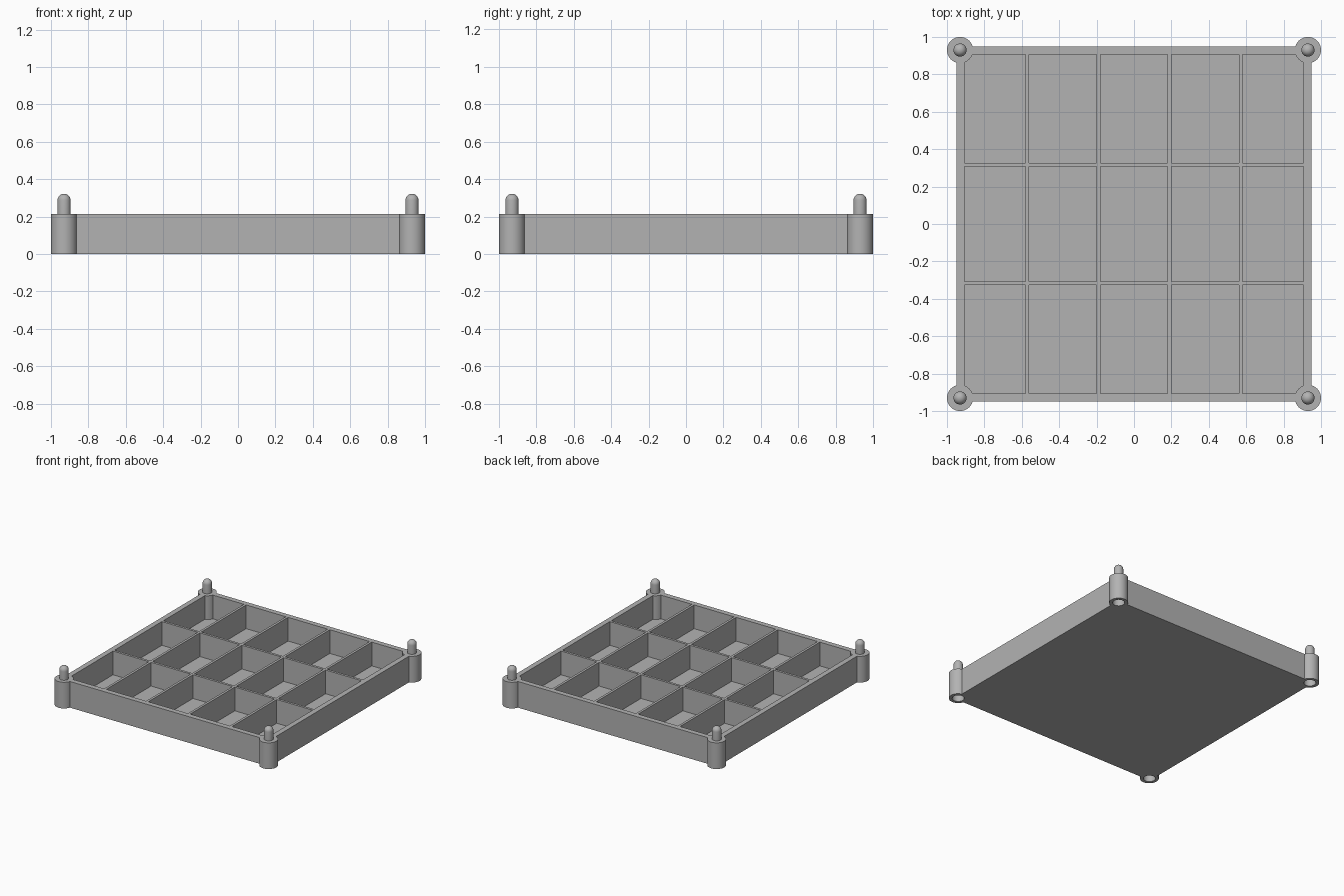
import bpy, bmesh, math
from mathutils import Matrix, Vector

if "Cube" in bpy.data.objects:
    bpy.data.objects.remove(bpy.data.objects["Cube"], do_unlink=True)

H = 0.215          # tray height
FLOOR = 0.02       # floor thickness
OUT, INN = 0.95, 0.907
POST, R = 0.93, 0.07
PIN, HOLE, TOP = 0.035, 0.045, 0.322
HALF = 0.01        # half divider thickness
SEG = 48

grey = bpy.data.materials.new("plastic_grey")
grey.use_nodes = True
COL = (0.45, 0.45, 0.45, 1)
grey.diffuse_color = COL
grey.node_tree.nodes["Principled BSDF"].inputs["Base Color"].default_value = COL


def make(name, bm):
    bmesh.ops.recalc_face_normals(bm, faces=bm.faces)
    me = bpy.data.meshes.new(name)
    bm.to_mesh(me)
    bm.free()
    me.materials.append(grey)
    ob = bpy.data.objects.new(name, me)
    bpy.context.collection.objects.link(ob)
    return ob


def add_box(bm, x0, x1, y0, y1, z0, z1):
    mat = Matrix.Translation(((x0 + x1) / 2, (y0 + y1) / 2, (z0 + z1) / 2))
    bmesh.ops.create_cube(bm, size=1, matrix=mat @ Matrix.Diagonal((x1 - x0, y1 - y0, z1 - z0, 1)))


def spans(dividers):
    """Openings between the outer walls and the dividers."""
    lows = [-INN] + [d + HALF for d in dividers]
    highs = [d - HALF for d in dividers] + [INN]
    return list(zip(lows, highs))


def cut(target, cutter):
    mod = target.modifiers.new("cut", 'BOOLEAN')
    mod.operation = 'DIFFERENCE'
    mod.solver = 'EXACT'
    mod.object = cutter
    bpy.context.view_layer.objects.active = target
    bpy.ops.object.modifier_apply(modifier=mod.name)
    bpy.data.objects.remove(cutter, do_unlink=True)


corners = [(x, y) for x in (-POST, POST) for y in (-POST, POST)]

# Tray block
bm = bmesh.new()
add_box(bm, -OUT, OUT, -OUT, OUT, 0, H)
tray = make("compartment_tray", bm)

# Compartments: five columns by three rows
bm = bmesh.new()
for x0, x1 in spans([-0.571, -0.19, 0.19, 0.571]):
    for y0, y1 in spans([-0.317, 0.317]):
        add_box(bm, x0, x1, y0, y1, FLOOR, H + 0.1)
cut(tray, make("compartment_cutter", bm))

# Room for the corner posts
bm = bmesh.new()
for x, y in corners:
    bmesh.ops.create_cone(bm, cap_ends=True, segments=SEG, radius1=R, radius2=R, depth=1,
                          matrix=Matrix.Translation((x, y, 0)))
cut(tray, make("post_cutter", bm))

# Corner posts: socket below, round-topped stacking pin above
dome = [(PIN * math.cos(a), TOP - PIN + PIN * math.sin(a))
        for a in (math.pi / 2 * i / 8 for i in range(8))]
profile = [(0, 0.12), (HOLE, 0.12), (HOLE, 0), (R, 0), (R, H), (PIN, H)] + dome + [(0, TOP)]
for x, y in corners:
    bm = bmesh.new()
    verts = [bm.verts.new((r, 0, z)) for r, z in profile]
    edges = [bm.edges.new(pair) for pair in zip(verts, verts[1:])]
    bmesh.ops.spin(bm, geom=verts + edges, cent=(0, 0, 0), axis=(0, 0, 1),
                   angle=math.tau, steps=SEG, use_duplicate=False)
    bmesh.ops.remove_doubles(bm, verts=bm.verts, dist=1e-4)
    bmesh.ops.translate(bm, verts=bm.verts, vec=Vector((x, y, 0)))
    side = ("back" if y > 0 else "front") + ("_left" if x > 0 else "_right")
    post = make(side + "_post", bm)
    bpy.ops.object.select_all(action='DESELECT')
    post.select_set(True)
    bpy.context.view_layer.objects.active = post
    bpy.ops.object.shade_smooth_by_angle(angle=math.radians(35))
